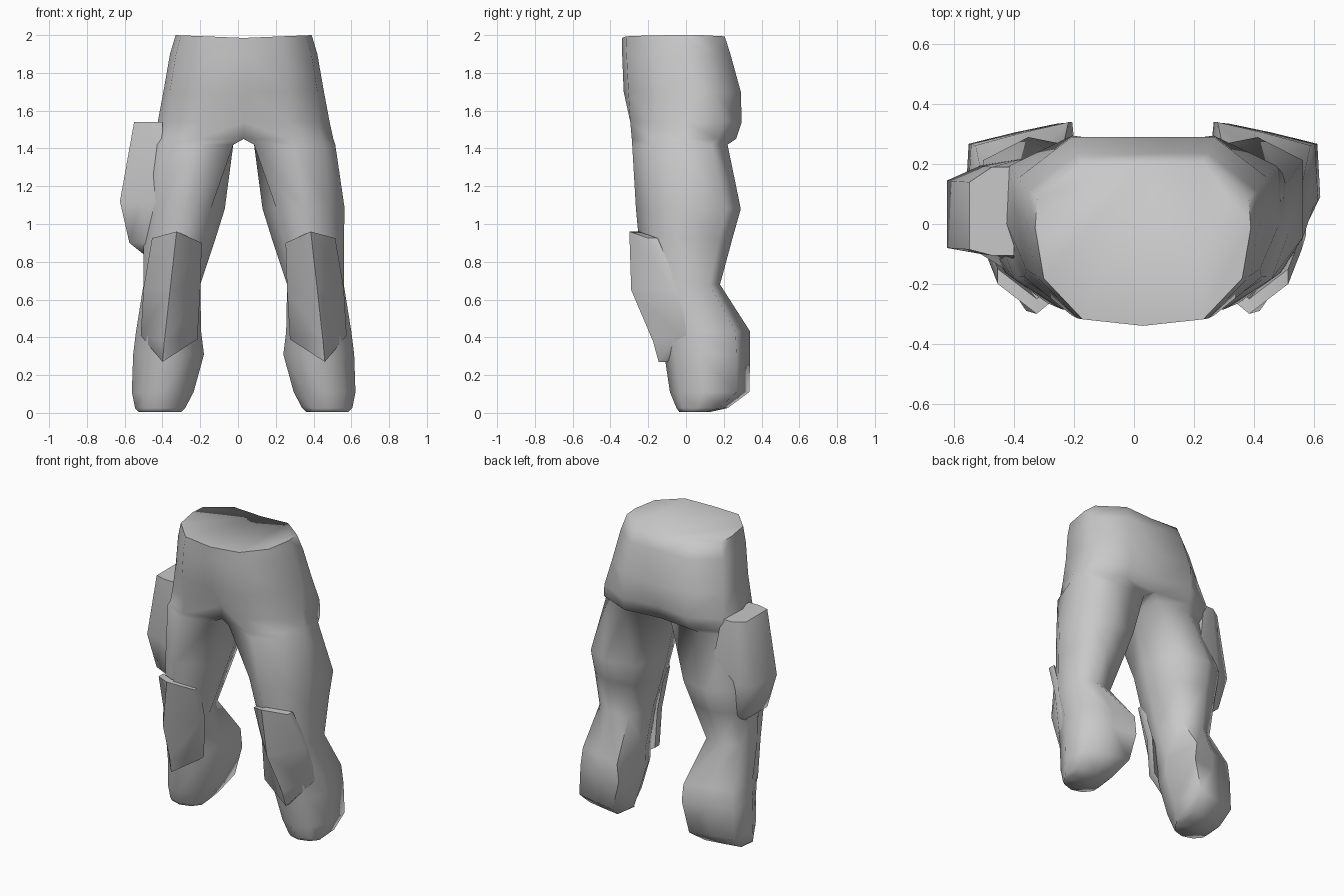
import bpy
import bmesh
import math

if "Cube" in bpy.data.objects:
    bpy.data.objects.remove(bpy.data.objects["Cube"])

CENTRE = 0.03  # mirror plane of the trousers
TONE = (0.58, 0.58, 0.58, 1)

grey = bpy.data.materials.new("plain grey")
grey.use_nodes = True
grey.diffuse_color = TONE
grey.node_tree.nodes["Principled BSDF"].inputs["Base Color"].default_value = TONE


def finish(bm, name, angle):
    """Turn a bmesh into a named, smoothly shaded object."""
    bmesh.ops.remove_doubles(bm, verts=bm.verts, dist=0.0005)
    bmesh.ops.recalc_face_normals(bm, faces=bm.faces)
    mesh = bpy.data.meshes.new(name)
    bm.to_mesh(mesh)
    bm.free()
    mesh.materials.append(grey)
    obj = bpy.data.objects.new(name, mesh)
    bpy.context.collection.objects.link(obj)
    bpy.ops.object.select_all(action="DESELECT")
    obj.select_set(True)
    bpy.context.view_layer.objects.active = obj
    bpy.ops.object.shade_smooth_by_angle(angle=math.radians(angle))


def bridge(bm, a, b, sides):
    """Join two rings with quads."""
    for k in range(sides):
        n = (k + 1) % len(a)
        bm.faces.new((a[k], a[n], b[n], b[k]))


# Cross-sections: (inner to outer, front to back), starting at the inner front
WAIST = [(0, 0), (.56, .04), (.92, .29), (1, .6), (.98, .78), (.56, 1), (0, 1), (0, .5)]
CROTCH = [(0, .13), (.5, 0), (.87, .2), (1, .5), (.98, .83), (.52, 1), (0, .95), (0, .5)]
THIGH = [(.17, .17), (.5, 0), (.82, .18), (1, .4), (1, .86), (.65, 1), (.2, .93), (0, .5)]
CALF = [(.18, .13), (.5, 0), (.82, .13), (1, .42), (.97, .84), (.5, .93), (.07, 1), (0, .45)]

# Levels: section, height, inner x, outer x, front y, back y
LEVELS = [
    (WAIST, 1.985, 0, .36, -.34, .205),
    (WAIST, 1.9, 0, .39, -.338, .235),
    (WAIST, 1.7, 0, .425, -.33, .29),
    (CROTCH, 1.54, 0, .455, -.295, .295),
    (CROTCH, 1.45, 0, .475, -.287, .265),
    (CROTCH, 1.42, .055, .485, -.285, .22),
    (THIGH, 1.08, .1, .535, -.265, .29),
    (THIGH, .92, .15, .53, -.25, .245),
    (THIGH, .68, .23, .53, -.215, .18),
    (CALF, .43, .225, .57, -.145, .34),
    (CALF, .31, .21, .585, -.115, .34),
    (CALF, .11, .265, .592, -.085, .335),
    (CALF, .025, .31, .575, -.05, .22),
    (CALF, .005, .33, .555, -.035, .13),
]
SPLIT = 4  # level where the legs part


def build_trousers():
    bm = bmesh.new()
    for side in (1, -1):
        rings = []
        for i, (section, z, x0, x1, y0, y1) in enumerate(LEVELS):
            ring = []
            for u, v in section:
                # the waistband dips a little at the middle
                lift = .015 * u if i == 0 else 0
                x = CENTRE + side * (x0 + u * (x1 - x0))
                ring.append(bm.verts.new((x, y0 + v * (y1 - y0), z + lift)))
            rings.append(ring)
        for i, (a, b) in enumerate(zip(rings, rings[1:])):
            # open on the mirror plane above the split
            bridge(bm, a, b, 6 if i < SPLIT else 8)
        bm.faces.new(rings[0][:7])
        bm.faces.new(rings[-1])
    finish(bm, "trousers", 75)


# Knee pads: a folded plate in rows of inner, ridge and outer points
PAD = [
    [(.222, -.19, .9), (.355, -.3, .96), (.485, -.2, .925)],
    [(.23, -.115, .65), (.39, -.29, .65), (.53, -.085, .66)],
    [(.245, -.11, .39), (.42, -.175, .38), (.545, -.035, .41)],
]
PAD_TIP = (.43, -.145, .27)


def build_knee_pad(name, side):
    bm = bmesh.new()

    def point(p):
        return bm.verts.new((CENTRE + side * p[0], p[1], p[2]))

    rows = [[point(p) for p in row] for row in PAD]
    tip = point(PAD_TIP)
    for a, b in zip(rows, rows[1:]):
        bridge(bm, a, b, 2)
    for k in range(2):
        bm.faces.new((rows[-1][k], rows[-1][k + 1], tip))
    # thicken backwards into the leg
    extruded = bmesh.ops.extrude_face_region(bm, geom=bm.faces[:], use_keep_orig=True)
    for v in extruded["geom"]:
        if isinstance(v, bmesh.types.BMVert):
            v.co.y += .05
    finish(bm, name, 60)


# Side pouch levels: height, outer x, front y, back y, spread of the base over the thigh
POUCH = [
    (1.54, -.55, -.105, .19, 0),
    (1.12, -.625, -.1, .195, .07),
    (.9, -.575, -.07, .17, .05),
    (.84, -.5, -.04, .13, .03),
]


def build_pouch():
    bm = bmesh.new()
    rings = []
    for z, xo, y0, y1, spread in POUCH:
        xi = -.4
        mid = (xo + xi) / 2
        outline = [(xi, y0 - spread), (mid, y0), (xo, y0 + .02),
                   (xo, y1 - .05), (mid, y1), (xi + spread, y1 + spread / 2)]
        rings.append([bm.verts.new((x, y, z)) for x, y in outline])
    for a, b in zip(rings, rings[1:]):
        bridge(bm, a, b, 6)
    bm.faces.new(rings[0])
    bm.faces.new(rings[-1])
    finish(bm, "side_pouch", 70)


build_trousers()
build_knee_pad("left_knee_pad", 1)
build_knee_pad("right_knee_pad", -1)
build_pouch()
